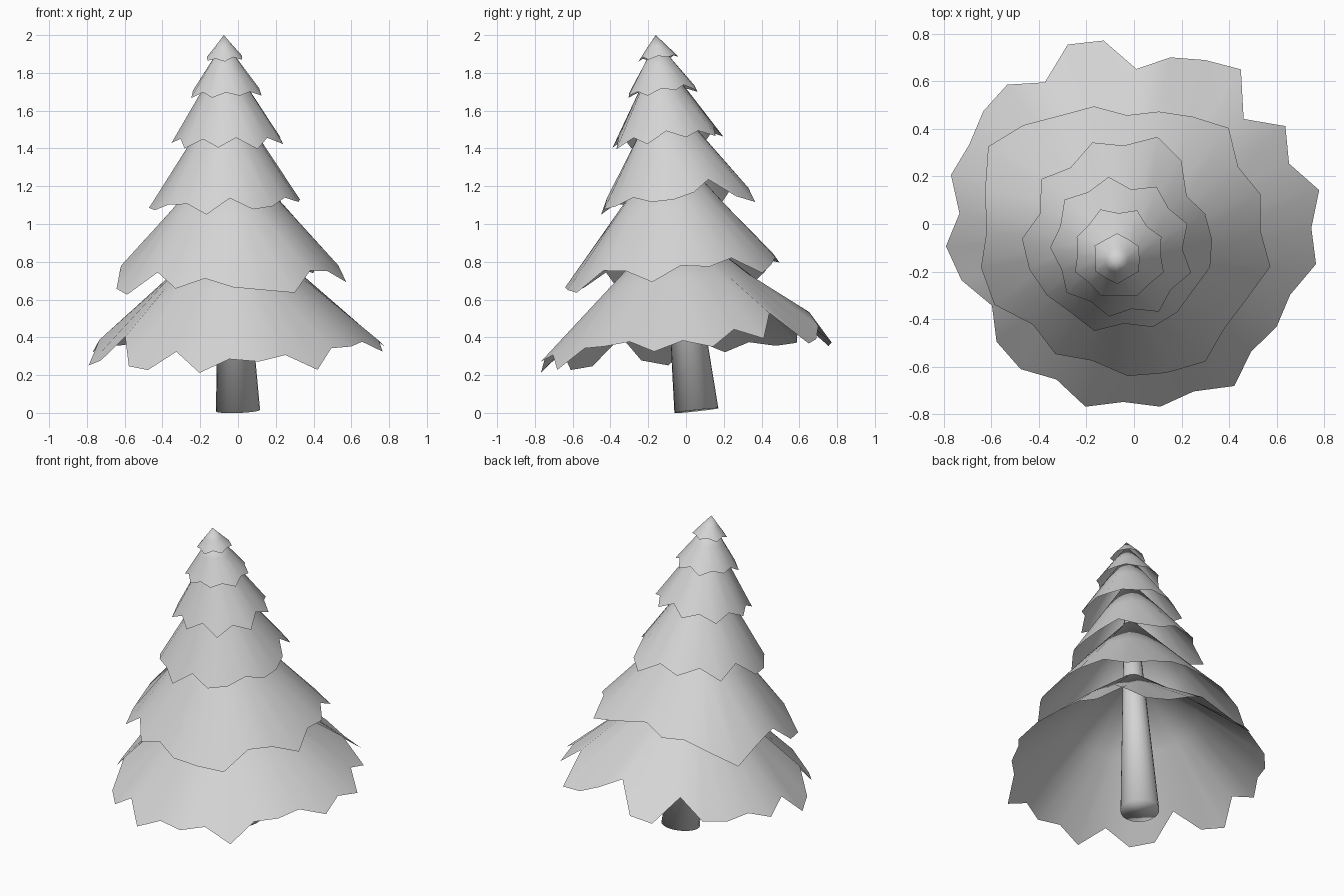
import bpy
import bmesh
import math
import random
from mathutils import Matrix, Vector

random.seed(4)

cube = bpy.data.objects.get("Cube")
if cube:
    bpy.data.objects.remove(cube, do_unlink=True)

# One plain colour for the whole tree
grey = bpy.data.materials.new("light grey")
grey.use_nodes = True
colour = (0.66, 0.66, 0.66, 1)
grey.diffuse_color = colour
grey.node_tree.nodes["Principled BSDF"].inputs["Base Color"].default_value = colour

# The whole tree leans along one axis from the foot to the tip
foot = Vector((0, 0.055, 0.012))
tip = Vector((-0.075, -0.16, 2))
axis = tip - foot
lean = Matrix.Translation(foot) @ Vector((0, 0, 1)).rotation_difference(axis).to_matrix().to_4x4()


def add_object(name, bm):
    """Lean the mesh, turn it into a smooth shaded object."""
    bm.transform(lean)
    bmesh.ops.recalc_face_normals(bm, faces=bm.faces)
    mesh = bpy.data.meshes.new(name)
    bm.to_mesh(mesh)
    bm.free()
    mesh.materials.append(grey)
    mesh.shade_smooth()
    bpy.context.collection.objects.link(bpy.data.objects.new(name, mesh))


def ragged_rim(radius, count):
    """Alternating tips and notches with a little variation."""
    return [radius * (1 + (0.07 if i % 2 else -0.07) + random.uniform(-0.04, 0.04))
            for i in range(count)]


def add_tier(name, rim, rim_z, peak_z, turn=0):
    """Open skirt of branches: a peak, a softly pleated ring and a jagged rim."""
    bm = bmesh.new()
    count = len(rim)
    peak = bm.verts.new((0, 0, peak_z))
    middle, edge = [], []
    for i, radius in enumerate(rim):
        angle = math.tau * i / count + math.radians(turn)
        out = Vector((math.cos(angle), math.sin(angle), 0))
        # Tips hang below their neighbours, notches sit above them
        nearby = sum(rim[(i + k) % count] for k in range(-2, 3)) / 5
        drop = rim_z - 1.4 * (radius - nearby)
        edge.append(bm.verts.new(out * radius + Vector((0, 0, drop))))
        inner = 0.5 * (0.7 * nearby + 0.3 * radius)
        middle.append(bm.verts.new(out * inner + Vector((0, 0, (rim_z + peak_z) / 2))))
    for i in range(count):
        j = (i + 1) % count
        bm.faces.new((peak, middle[i], middle[j]))
        bm.faces.new((middle[i], edge[i], edge[j], middle[j]))
    add_object(name, bm)


# Trunk, tapering up through the branches
trunk = bmesh.new()
bmesh.ops.create_cone(trunk, cap_ends=True, segments=24, radius1=0.117,
                      radius2=0.03, depth=1.6,
                      matrix=Matrix.Translation((0, 0, 0.8)))
add_object("trunk", trunk)

# Rim radii counter-clockwise from +x for the broad tiers
bottom_rim = [.76, .80, .71, .76, .65, .78, .74, .71, .65, .76, .78, .69, .77, .77, .75, .78,
              .72, .79, .76, .68, .77, .79, .74, .82, .77, .80, .77, .83, .75, .76, .74, .80]
second_rim = [.56, .58, .54, .60, .55, .52, .49, .54, .56, .62, .68, .62,
              .59, .64, .65, .56, .61, .57, .62, .63, .65, .58, .58, .62]
third_rim = [.37, .36, .33, .41, .45, .40, .43, .38, .43, .37,
             .43, .42, .40, .38, .41, .35, .39, .38, .36, .38]

# Six tiers of branches, bottom to top
add_tier("bottom_branches", bottom_rim, 0.345, 1.03, turn=-2.5)
add_tier("second_branches", second_rim, 0.73, 1.43)
add_tier("third_branches", third_rim, 1.125, 1.72)
add_tier("fourth_branches", ragged_rim(0.285, 18), 1.45, 1.91)
add_tier("fifth_branches", ragged_rim(0.185, 16), 1.70, 1.97)
add_tier("treetop", ragged_rim(0.1, 12), 1.88, axis.length)
